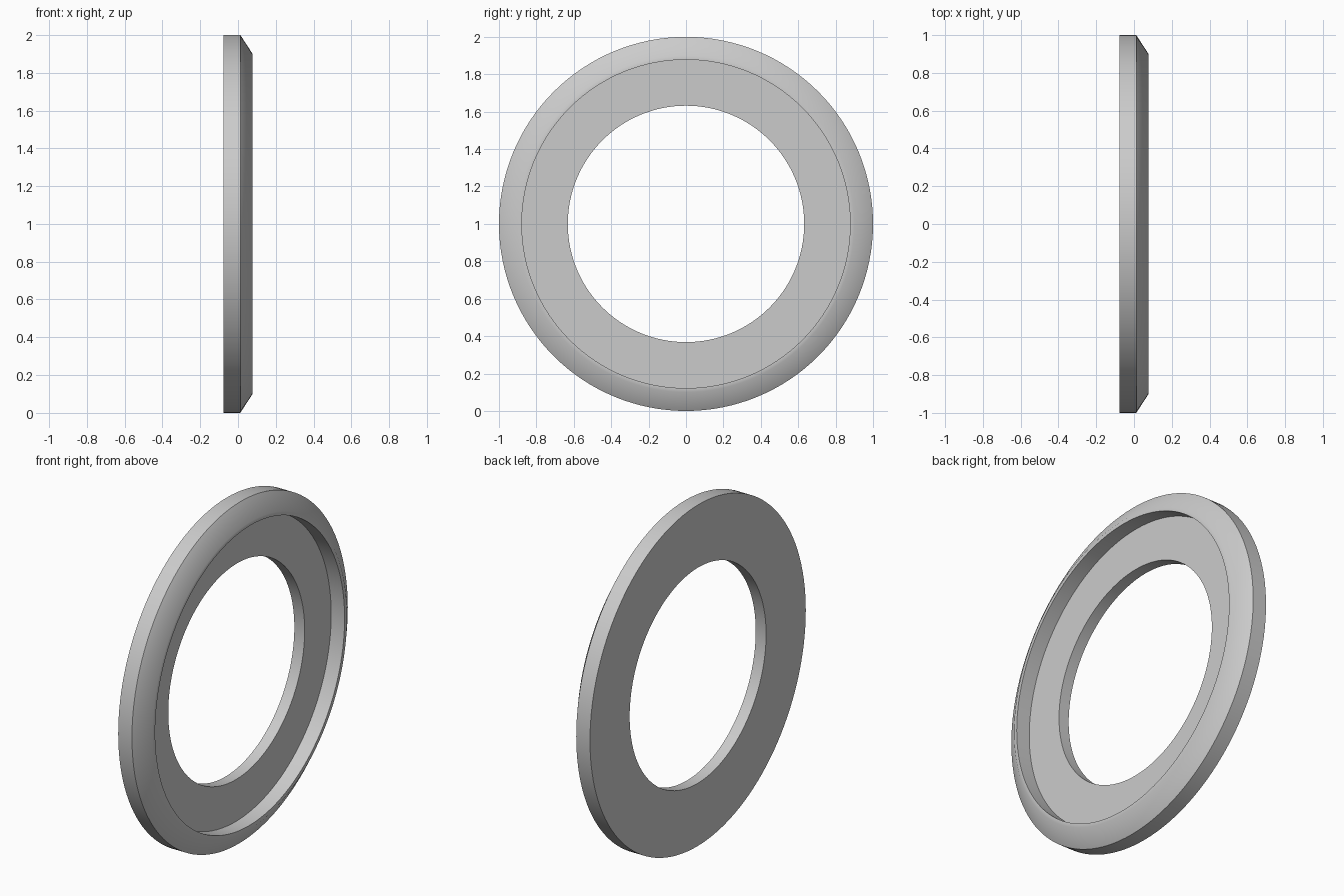
import bpy, bmesh, math
from mathutils import Vector

cube = bpy.data.objects.get("Cube")
if cube:
    bpy.data.objects.remove(cube, do_unlink=True)

SEGMENTS = 128

# Plain grey material
grey = bpy.data.materials.new("plain_grey")
grey.use_nodes = True
colour = (0.6, 0.6, 0.6, 1.0)
grey.diffuse_color = colour
grey.node_tree.nodes["Principled BSDF"].inputs["Base Color"].default_value = colour

# Ring cross-section as (x, radius): flat back, bevelled rim, narrow lip, recessed plate
profile = [
    (-0.077, 0.632),
    (-0.077, 1.0),
    (0.012, 1.0),
    (0.077, 0.9),
    (0.077, 0.878),
    (-0.01, 0.878),
    (-0.01, 0.632),
]

# Revolve the section around the x axis
bm = bmesh.new()
verts = [bm.verts.new((x, 0, r)) for x, r in profile]
edges = [bm.edges.new((v, verts[i - 1])) for i, v in enumerate(verts)]
bmesh.ops.spin(bm, geom=verts + edges, cent=Vector(), axis=Vector((1, 0, 0)),
               angle=math.tau, steps=SEGMENTS, use_merge=True)
bmesh.ops.remove_doubles(bm, verts=bm.verts[:], dist=0.0001)
bmesh.ops.recalc_face_normals(bm, faces=bm.faces[:])
mesh = bpy.data.meshes.new("bevelled_ring")
bm.to_mesh(mesh)
bm.free()
mesh.materials.append(grey)

# Stand the ring on the ground
ring = bpy.data.objects.new("bevelled_ring", mesh)
ring.location.z = 1.0
bpy.context.collection.objects.link(ring)

# Smooth curved walls, sharp rim edges
bpy.ops.object.select_all(action="DESELECT")
ring.select_set(True)
bpy.context.view_layer.objects.active = ring
bpy.ops.object.shade_smooth_by_angle(angle=math.radians(40))
